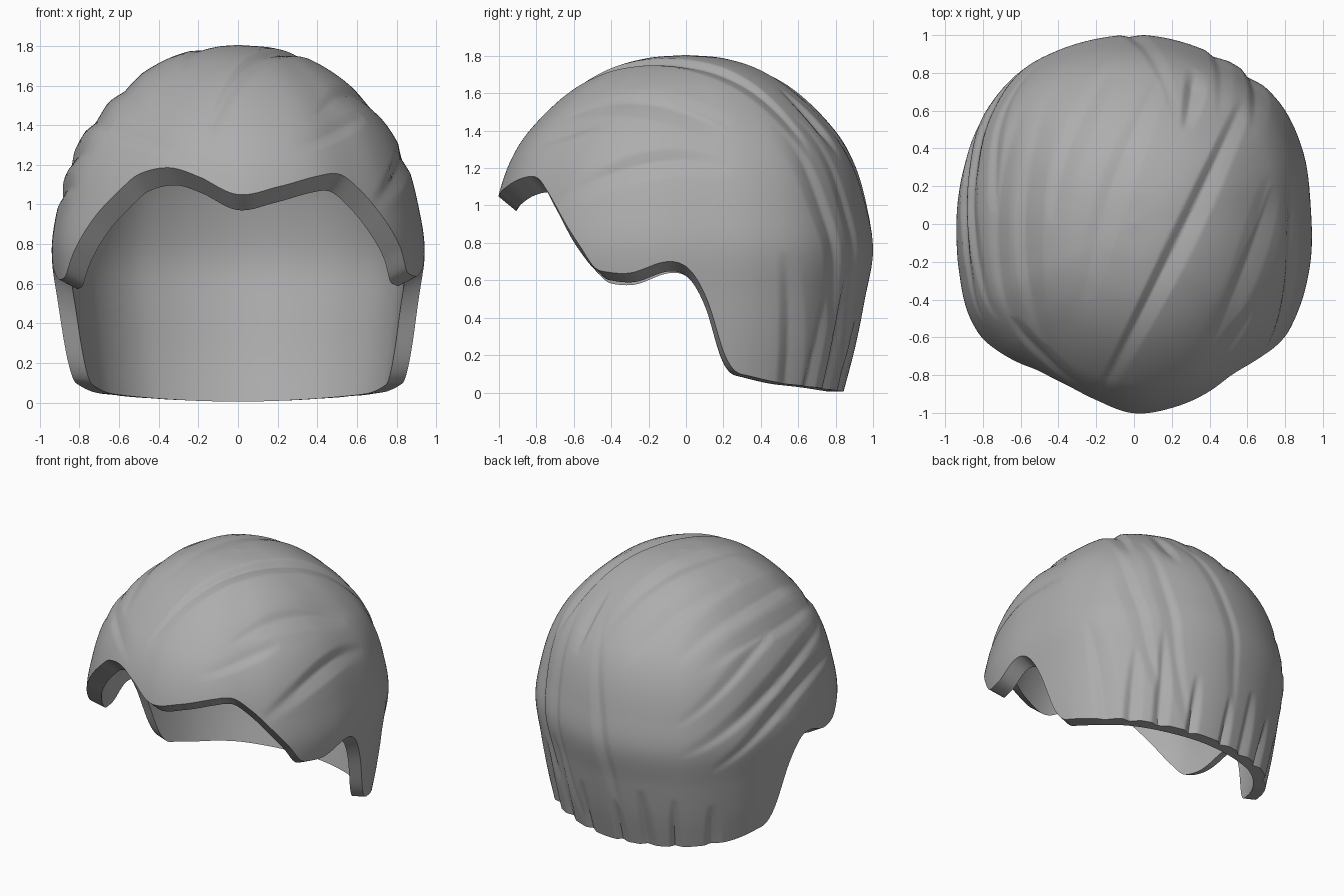
import bpy, bmesh, math
from mathutils import Vector

if "Cube" in bpy.data.objects:
    bpy.data.objects.remove(bpy.data.objects["Cube"])

COLS, ROWS, INNER_ROWS = 420, 130, 24


def spline(keys):
    """Smooth interpolation through (t, value) keys."""
    def tangent(i):
        a, b = keys[max(i - 1, 0)], keys[min(i + 1, len(keys) - 1)]
        return (b[1] - a[1]) / (b[0] - a[0])
    slopes = [tangent(i) for i in range(len(keys))]

    def f(t):
        t = min(max(t, keys[0][0]), keys[-1][0])
        i = 0
        while i < len(keys) - 2 and t > keys[i + 1][0]:
            i += 1
        (t0, v0), (t1, v1) = keys[i], keys[i + 1]
        h = t1 - t0
        u = (t - t0) / h
        return ((1 + 2 * u) * (1 - u) ** 2 * v0 + u * (1 - u) ** 2 * h * slopes[i]
                + u * u * (3 - 2 * u) * v1 + u * u * (u - 1) * h * slopes[i + 1])
    return f


def wrap(keys):
    keys = sorted(keys)
    return spline([(a - 360, v) for a, v in keys[-3:]] + keys
                  + [(a + 360, v) for a, v in keys[:3]])


# Plan outline, as seen from above (azimuth 0 = front, 90 = +x)
outline = [(0, -.955), (.2, -.94), (.4, -.88), (.59, -.755), (.74, -.62), (.86, -.43), (.93, -.2),
           (.935, .1), (.89, .4), (.78, .63), (.6, .8), (.4, .91), (.05, 1), (-.2, .98),
           (-.4, .92), (-.6, .81), (-.8, .57), (-.9, .3), (-.94, 0), (-.92, -.25),
           (-.85, -.48), (-.7, -.66), (-.5, -.79), (-.2, -.915)]
radius = wrap([(math.degrees(math.atan2(x, -y)) % 360, math.hypot(x, y)) for x, y in outline])

# Vertical profile: (fraction of radius, height)
prof = [(0, 1.805), (.2, 1.787), (.4, 1.725), (.6, 1.6), (.8, 1.395), (.9, 1.22), (.965, 1.0),
        (1, .76), (.955, .5), (.905, .25), (.84, 0)]
dist = [0]
for p, q in zip(prof, prof[1:]):
    dist.append(dist[-1] + math.dist(p, q))
prof_f = spline([(d, p[0]) for d, p in zip(dist, prof)])
prof_z = spline([(d, p[1]) for d, p in zip(dist, prof)])

# Lower edge height around the head: hairline, sideburns, ears, nape
rim_right = [(0, 1.05), (12, 1.09), (25, 1.145), (33, 1.15), (40, 1.07), (46, .97), (55, .79),
             (60, .67), (64, .645), (72, .64), (84, .7), (91, .66), (97, .5), (103, .22),
             (107, .12), (112, .09), (128, .045), (180, .005)]
rim_left = [(12, 1.14), (22, 1.185), (33, 1.15), (39, 1.07), (47, .94), (55, .77), (61, .65),
            (65, .625), (72, .625), (84, .69), (91, .66), (97, .5), (103, .22), (107, .12),
            (112, .09), (128, .045)]
rim = wrap(rim_right + [(360 - a, z) for a, z in rim_left])

# Hair grooves: start s, end s, value at start / middle / end, width, depth
top_locks = [(-.9, .75, -.18, .24, .62, .10, .03), (-.4, .8, -.26, -.12, .15, .12, .015),
             (0, .9, -.43, -.33, -.08, .1, .015), (-.65, .75, -.48, -.58, -.42, .1, .018),
             (-.62, .7, -.62, -.73, -.56, .07, .018), (.5, .95, .27, .31, .33, .08, .025),
             (-.7, .2, .38, .58, .73, .09, .018)]
right_locks = [(-.95, -.42, 1.24, 1.37, 1.44, .07, .018), (-.7, .25, 1.0, 1.23, 1.2, -.1, .025),
               (-.85, .25, 1.36, 1.54, 1.42, .08, .012)]
left_locks = [(-.5, .85, 1.27, 1.12, .75, .1, .025), (-.5, .7, 1.08, .98, .62, .1, .025),
              (-.3, .85, 1.42, 1.35, .95, .08, .018), (-.95, -.45, 1.2, 1.33, 1.38, .07, .015)]
back_locks = [(.1, 1.55, .35, .62, .6, .08, .02), (.0, 1.5, .2, .42, .45, .08, .015),
              (.2, 1.6, -.1, .0, .22, .08, .012)]
nape_locks = [(-.5, .75, 126, 127, 122, 7, .022), (-.5, .56, 136, 138, 141, 5, .03),
              (-.5, .7, 149, 151, 152, 5, .03), (-.4, .4, 165, 166, 167, 4, .03),
              (-.4, .35, 183, 184, 184, 4, .03), (-.4, .45, 198, 197, 196, 5, .03),
              (-.4, .4, 211, 210, 210, 4, .03), (-.4, .35, 226, 226, 225, 5, .025)]


def grooves(locks, s, c):
    total = 0
    for s0, s1, c0, cm, c1, w, depth in locks:
        u = (s - s0) / (s1 - s0)
        if 0 < u < 1:
            mid = c0 * (1 - u) * (1 - 2 * u) + 4 * cm * u * (1 - u) + c1 * u * (2 * u - 1)
            taper = math.sin(math.pi * u) ** .8
            d = (c - mid) / (w * (.5 + .5 * taper))
            # steeper wall on one side, long ramp on the other
            total += depth * taper * max(0, 1 - d if d > 0 else 1 + d / .6)
    return min(total, .045)


def relief(p, a):
    g = grooves(nape_locks, p.z, a)
    if p.z > 1.25:
        g = max(g, grooves(top_locks, p.y, p.x) * min(1, (p.z - 1.25) / .15))
    if abs(p.x) > .25:
        k = min(1, (abs(p.x) - .25) / .3)
        g = max(g, k * grooves(right_locks if p.x > 0 else left_locks, p.y, p.z))
    if p.y > .45:
        g = max(g, grooves(back_locks, p.z, p.x) * min(1, (p.y - .45) / .2))
    return g


def surface(a, t):
    f, z = prof_f(t), prof_z(t)
    c = math.cos(math.radians(a))
    if z < .76:
        f = 1 - (1 - f) * (.6 + .4 * c * c)
    r = radius(a) * f * (1 + .1 * max(0, c) ** 2)
    return Vector((r * math.sin(math.radians(a)), -r * c, z))


def rim_param(z):
    lo, hi = 0, dist[-1]
    for _ in range(24):
        m = (lo + hi) / 2
        lo, hi = (m, hi) if prof_z(m) > z else (lo, m)
    return lo


# Hair shell: outer skin with grooves, plain inner skin, joined along the rim
bm = bmesh.new()
crown = bm.verts.new((0, 0, 1.805))
inner_crown = bm.verts.new((0, 0, 1.705))
columns = []
for i in range(COLS):
    a = i * 360 / COLS
    end = rim_param(rim(a))
    col = []
    for j in range(1, ROWS + 1):
        p = surface(a, end * j / ROWS)
        out = Vector((p.x, p.y, max(0, p.z - .7))).normalized()
        col.append(bm.verts.new(p - out * relief(p, a)))
    for j in range(INNER_ROWS, 0, -1):
        p = surface(a, end * j / INNER_ROWS)
        col.append(bm.verts.new((p.x * .9, p.y * .905, p.z - .075 * min(p.z, 1.33))))
    columns.append(col)
for i in range(COLS):
    a, b = columns[i], columns[(i + 1) % COLS]
    bm.faces.new((crown, a[0], b[0]))
    for j in range(len(a) - 1):
        bm.faces.new((a[j], a[j + 1], b[j + 1], b[j]))
    bm.faces.new((a[-1], inner_crown, b[-1]))
bmesh.ops.recalc_face_normals(bm, faces=bm.faces)
mesh = bpy.data.meshes.new("hair")
bm.to_mesh(mesh)
bm.free()
hair = bpy.data.objects.new("hair", mesh)
bpy.context.collection.objects.link(hair)

# Dark grey hair colour
grey = bpy.data.materials.new("dark_grey")
grey.diffuse_color = (.42, .42, .425, 1)
grey.use_nodes = True
grey.node_tree.nodes["Principled BSDF"].inputs["Base Color"].default_value = grey.diffuse_color
mesh.materials.append(grey)
bpy.context.view_layer.objects.active = hair
hair.select_set(True)
bpy.ops.object.shade_smooth_by_angle(angle=math.radians(48))
